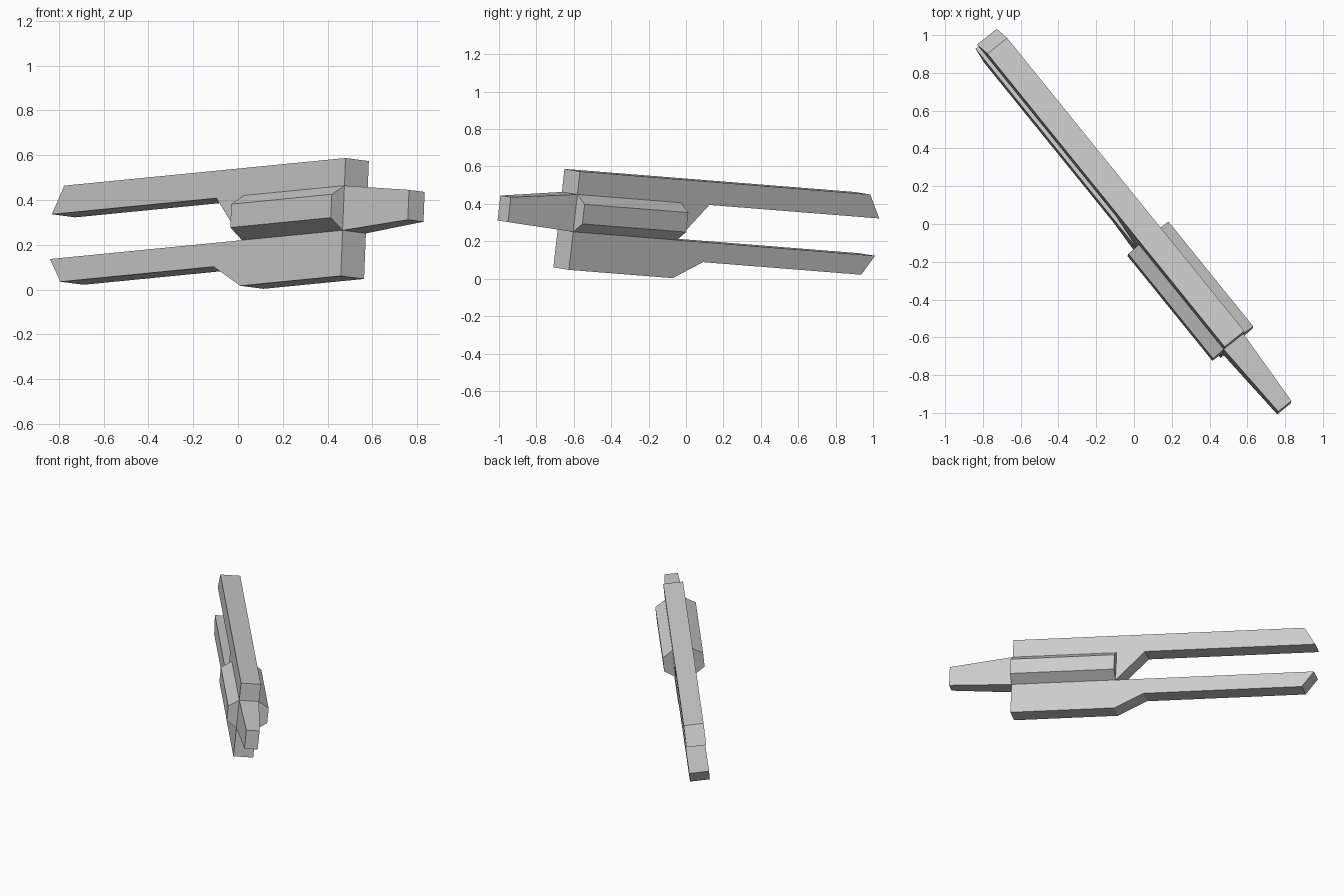
import bpy
from mathutils import Vector, Matrix

cube = bpy.data.objects.get("Cube")
if cube:
    bpy.data.objects.remove(cube)

grey = bpy.data.materials.new("hull grey")
grey.use_nodes = True
color = (0.6, 0.6, 0.6, 1)
grey.diffuse_color = color
grey.node_tree.nodes["Principled BSDF"].inputs["Base Color"].default_value = color

# Tilted frame: length towards the nose, thickness, height
length = Vector((0.628, -0.776, 0.0616)).normalized()
up = Vector((0.0244, 0.131, 0.991))
up = (up - length * up.dot(length)).normalized()
across = up.cross(length).normalized()
frame = Matrix((length, across, up)).transposed().to_4x4()
frame.translation = (0.48, -0.65, 0.587)

THICK = 0.134    # hull thickness
TOP, SEAM = -0.124, -0.325    # upper and lower edge of the core
BACK = -0.715    # rear end of the wide body


def loft(name, ring_a, ring_b):
    """Solid between two matching rings of local points."""
    n = len(ring_a)
    faces = [tuple(range(n))[::-1], tuple(range(n, 2 * n))]
    faces += [(i, (i + 1) % n, n + (i + 1) % n, n + i) for i in range(n)]
    mesh = bpy.data.meshes.new(name)
    mesh.from_pydata(ring_a + ring_b, [], faces)
    mesh.materials.append(grey)
    obj = bpy.data.objects.new(name, mesh)
    bpy.context.collection.objects.link(obj)
    obj.matrix_world = frame
    # Outward normals
    import bmesh
    bm = bmesh.new()
    bm.from_mesh(mesh)
    bmesh.ops.recalc_face_normals(bm, faces=bm.faces)
    bm.to_mesh(mesh)
    bm.free()


def slab(name, profile):
    """Side profile extruded through the hull thickness."""
    loft(name, [(a, 0, c) for a, c in profile], [(a, THICK, c) for a, c in profile])


# Upper and lower hull, each with a long prong at the rear
slab("upper_hull", [(0, 0), (-2.0, 0), (-2.08, TOP), (-0.91, TOP), (BACK, SEAM), (0, SEAM)])
slab("lower_hull", [(0, SEAM), (-2.08, SEAM), (-2.0, -0.432), (-0.91, -0.432),
                    (BACK, -0.53), (0, -0.53)])


def rect(a, b0, b1, c0, c1):
    return [(a, b0, c0), (a, b1, c0), (a, b1, c1), (a, b0, c1)]


# Tapered nose
loft("nose", rect(0, 0, THICK, SEAM, TOP), rect(0.435, 0.022, 0.112, -0.302, -0.168))

# Bevelled pods on both sides
for name, inner, outer in (("right_pod", 0, -0.07), ("left_pod", THICK, THICK + 0.07)):
    section = [(inner, TOP), (outer, -0.17), (outer, -0.275), (inner, SEAM)]
    loft(name, [(BACK, b, c) for b, c in section], [(0, b, c) for b, c in section])
